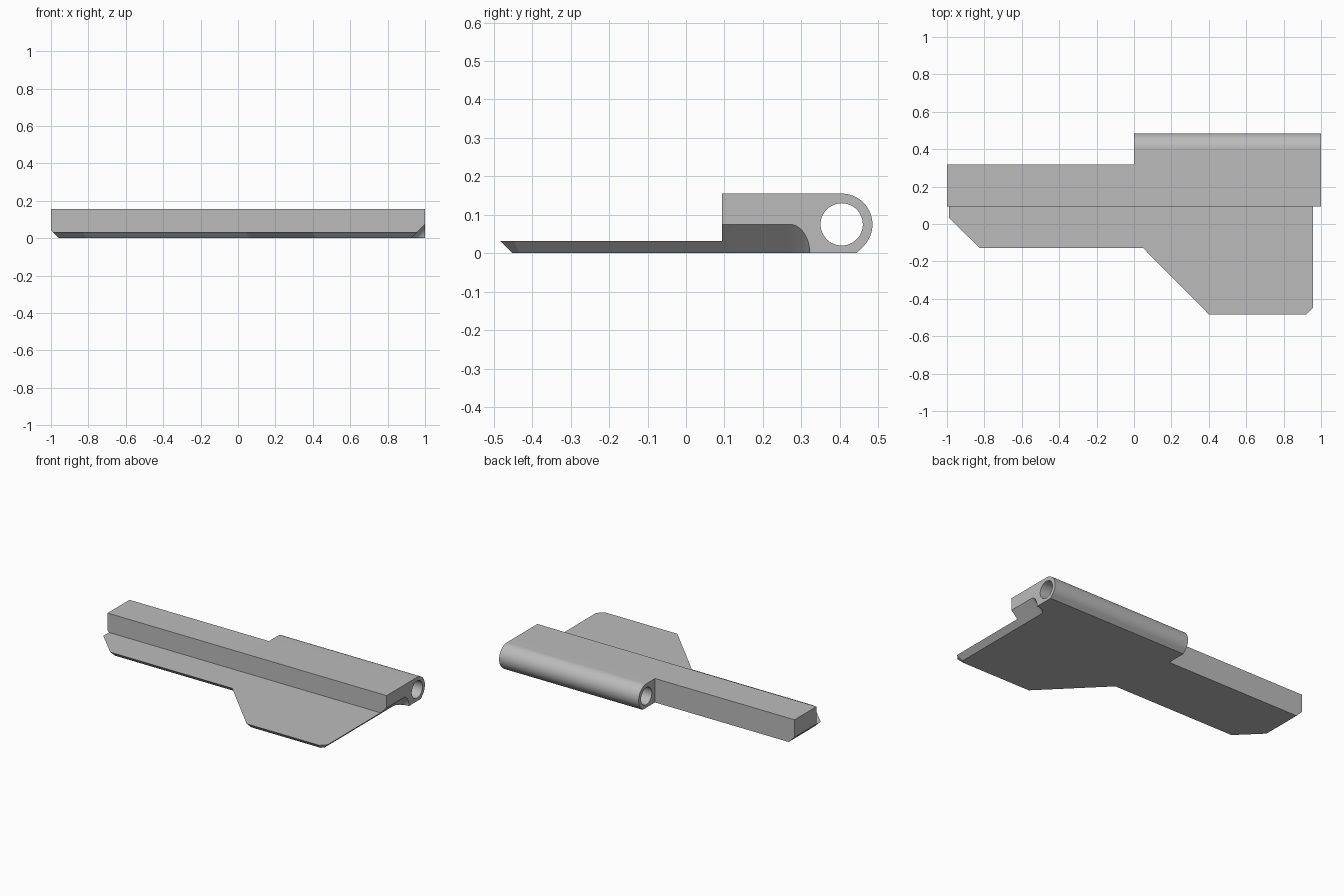
import bpy, bmesh, math
from mathutils import Vector

cube = bpy.data.objects.get("Cube")
if cube:
    bpy.data.objects.remove(cube, do_unlink=True)

GREY = (0.5, 0.5, 0.5, 1)
grey = bpy.data.materials.new("plain grey")
grey.use_nodes = True
grey.diffuse_color = GREY
grey.node_tree.nodes["Principled BSDF"].inputs["Base Color"].default_value = GREY


def loft(name, start, end):
    """Closed solid between two matching outlines."""
    bm = bmesh.new()
    a = [bm.verts.new(p) for p in start]
    b = [bm.verts.new(p) for p in end]
    bm.faces.new(a)
    bm.faces.new(b[::-1])
    for i in range(len(a)):
        j = (i + 1) % len(a)
        bm.faces.new((a[i], b[i], b[j], a[j]))
    bmesh.ops.recalc_face_normals(bm, faces=bm.faces)
    mesh = bpy.data.meshes.new(name)
    bm.to_mesh(mesh)
    bm.free()
    mesh.materials.append(grey)
    obj = bpy.data.objects.new(name, mesh)
    bpy.context.collection.objects.link(obj)
    return obj


def prism(name, outline, shift):
    pts = [Vector(p) for p in outline]
    return loft(name, pts, [p + Vector(shift) for p in pts])


def select(obj):
    bpy.ops.object.select_all(action='DESELECT')
    obj.select_set(True)
    bpy.context.view_layer.objects.active = obj


def cut(obj, cutter):
    mod = obj.modifiers.new("cut", 'BOOLEAN')
    mod.operation = 'DIFFERENCE'
    mod.solver = 'EXACT'
    mod.object = cutter
    select(obj)
    bpy.ops.object.modifier_apply(modifier=mod.name)
    bpy.data.objects.remove(cutter, do_unlink=True)


def arc(cy, cz, r, a0, a1, n):
    angles = [math.radians(a0 + (a1 - a0) * i / n) for i in range(n + 1)]
    return [(cy + r * math.cos(a), cz + r * math.sin(a)) for a in angles]


FRONT = 0.093      # front wall of the raised bar
HEIGHT = 0.155
PLATE = 0.032      # plate thickness, also its undercut
EYE_Y, EYE_Z, EYE_R = 0.405, 0.075, 0.08

# Thin plate with an undercut bevel on its outer edges
top = [Vector(p) for p in [(-0.99, FRONT), (-0.99, 0.035), (-0.827, -0.127),
                           (0.047, -0.127), (0.4, -0.483), (0.922, -0.483),
                           (0.957, -0.447), (0.957, FRONT)]]
lines = []
for p, q in zip(top, top[1:]):
    d = (q - p).normalized()
    lines.append((p + Vector((-d.y, d.x)) * PLATE, d))
bottom = [lines[0][0]]
for (p, d), (q, e) in zip(lines, lines[1:]):
    t = (q - p).cross(e) / d.cross(e)
    bottom.append(p + d * t)
bottom.append(Vector((top[-1].x - PLATE, FRONT)))
loft("flag_plate", [(p.x, p.y, 0) for p in bottom], [(p.x, p.y, PLATE) for p in top])

# Narrow bar with a bevelled lower end
bar = [(0, 0), (0, HEIGHT), (-1, HEIGHT), (-1, 0.042), (-0.958, 0)]
prism("narrow_bar", [(x, FRONT, z) for x, z in bar], (0, 0.317 - FRONT, 0))

# Wide bar ending in a rounded eye with a 45 degree foot
section = [(FRONT, 0), (FRONT, HEIGHT)]
section += arc(EYE_Y, EYE_Z, EYE_R, 90, -45, 36)
section.append((EYE_Y + EYE_R * math.sqrt(2) - EYE_Z, 0))
hinge = prism("hinge_bar", [(0, y, z) for y, z in section], (1, 0, 0))

# Pin hole through the eye
hole = arc(EYE_Y, EYE_Z, 0.055, 0, 360, 48)[:-1]
cut(hinge, prism("pin_hole", [(-0.1, y, z) for y, z in hole], (1.2, 0, 0)))

# Slanted relief under the end of the wide bar, with a rounded inner corner
steps = 12
relief = [(0.925, 0)]
for i in range(steps + 1):
    a = math.pi / 2 * i / steps
    relief.append((1 - 0.075 * math.cos(a), 0.27 + 0.052 * math.sin(a)))
relief += [(1.2, 0.322), (1.2, 0)]
low = -0.02
cut(hinge, prism("end_relief", [(x + low, y, low) for x, y in relief], (0.12, 0, 0.12)))

select(hinge)
bpy.ops.object.shade_smooth_by_angle(angle=math.radians(30))
